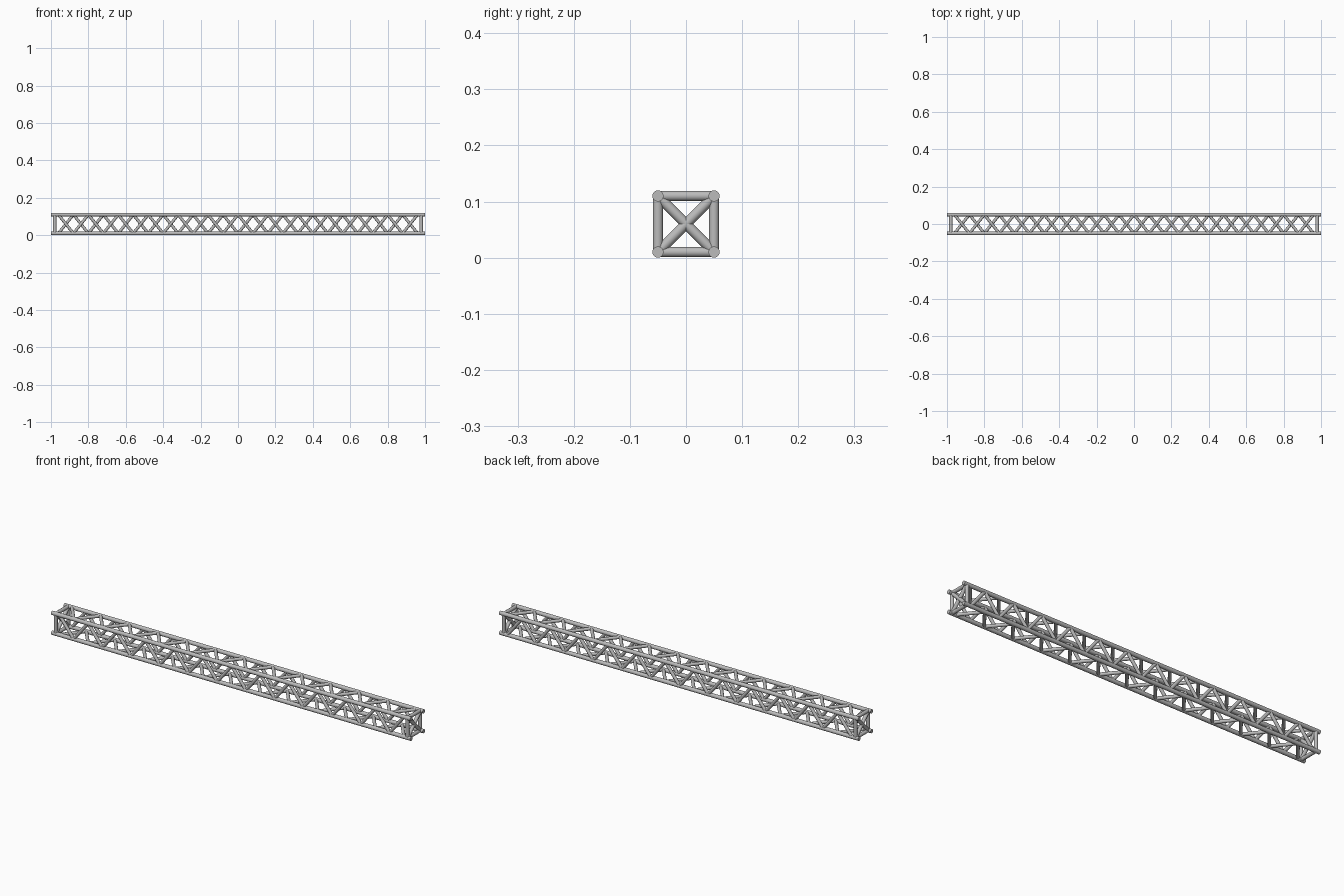
import bpy
from mathutils import Vector

cube = bpy.data.objects.get("Cube")
if cube:
    bpy.data.objects.remove(cube, do_unlink=True)

# One plain metal colour
metal = bpy.data.materials.new("light_grey_metal")
metal.use_nodes = True
GREY = (0.5, 0.5, 0.5, 1)
metal.diffuse_color = GREY
metal.node_tree.nodes["Principled BSDF"].inputs["Base Color"].default_value = GREY

H = 0.05          # half distance between chord centres
MID = 0.06        # height of the truss axis
FRAME_X = 0.98    # position of the end frames
STEP = 0.08       # length of one lacing segment
SEGMENTS = 24


def tube(name, start, end, radius):
    """Capped round tube between two points."""
    a, b = Vector(start), Vector(end)
    bpy.ops.mesh.primitive_cylinder_add(
        vertices=16, radius=radius, depth=(b - a).length, location=(a + b) / 2,
        rotation=(b - a).to_track_quat("Z", "Y").to_euler())
    ob = bpy.context.object
    ob.name = name
    ob.data.materials.append(metal)
    bpy.ops.object.shade_smooth_by_angle()
    return ob


def join(name, parts):
    bpy.ops.object.select_all(action="DESELECT")
    for p in parts:
        p.select_set(True)
    bpy.context.view_layer.objects.active = parts[0]
    bpy.ops.object.join()
    parts[0].name = name


# Corners in order around the axis: front top, back top, back bottom, front bottom
corners = [(-H, MID + H), (H, MID + H), (H, MID - H), (-H, MID - H)]
chord_names = ["front_top", "back_top", "back_bottom", "front_bottom"]
face_names = ["top", "back", "bottom", "front"]

# Four long chords
for name, (y, z) in zip(chord_names, corners):
    tube(name + "_chord", (-1, y, z), (1, y, z), 0.01)

# Square end frames with crossed braces
for side, x in (("left", FRAME_X), ("right", -FRAME_X)):
    pts = [(x, y, z) for y, z in corners]
    join(side + "_end_frame",
         [tube("bar", pts[i], pts[(i + 1) % 4], 0.009) for i in range(4)])
    join(side + "_end_cross",
         [tube("brace", pts[i], pts[i + 2], 0.009) for i in range(2)])

# Zigzag lacing on each face, opposite faces out of step
for i, name in enumerate(face_names):
    pair = (corners[(i + 1) % 4], corners[i])
    nodes = [((k - SEGMENTS / 2) * STEP, *pair[k % 2]) for k in range(SEGMENTS + 1)]
    join(name + "_lacing",
         [tube("diagonal", a, b, 0.008) for a, b in zip(nodes, nodes[1:])])
